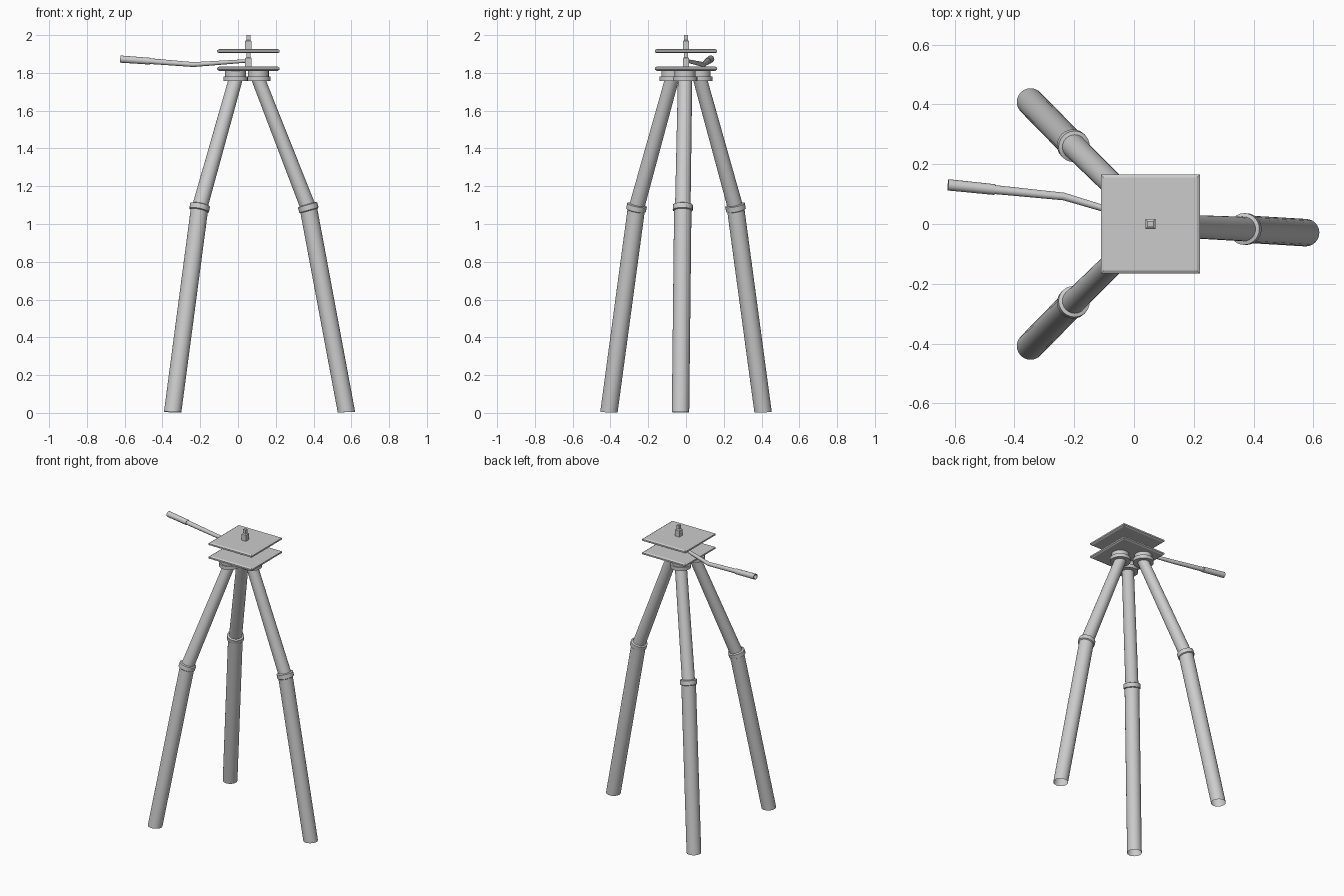
import bpy, bmesh
from mathutils import Vector

cube = bpy.data.objects.get("Cube")
if cube:
    bpy.data.objects.remove(cube, do_unlink=True)

grey = bpy.data.materials.new("plain_grey")
grey.use_nodes = True
color = (0.6, 0.6, 0.6, 1)
grey.diffuse_color = color
grey.node_tree.nodes["Principled BSDF"].inputs["Base Color"].default_value = color

CX = 0.055  # centre of the head in x


def finish(name, bm, smooth):
    bmesh.ops.recalc_face_normals(bm, faces=bm.faces)
    mesh = bpy.data.meshes.new(name)
    bm.to_mesh(mesh)
    bm.free()
    mesh.materials.append(grey)
    obj = bpy.data.objects.new(name, mesh)
    bpy.context.collection.objects.link(obj)
    if smooth:
        bpy.ops.object.select_all(action='DESELECT')
        obj.select_set(True)
        bpy.context.view_layer.objects.active = obj
        bpy.ops.object.shade_smooth_by_angle(angle=0.6)
    return obj


def loft(name, rings, sides=24, cap_start=False, cap_end=False, smooth=True):
    """Skin circles given as (centre, axis, radius)."""
    bm = bmesh.new()
    loops = []
    for centre, axis, radius in rings:
        turn = Vector((0, 0, 1)).rotation_difference(Vector(axis))
        ring = bmesh.ops.create_circle(bm, segments=sides, radius=radius)["verts"]
        for v in ring:
            v.co = turn @ v.co + Vector(centre)
        loops.append(ring)
    for a, b in zip(loops, loops[1:]):
        for i in range(sides):
            j = (i + 1) % sides
            bm.faces.new((a[i], a[j], b[j], b[i]))
    if cap_start:
        bm.faces.new(loops[0])
    if cap_end:
        bm.faces.new(loops[-1])
    return finish(name, bm, smooth)


def square_stack(name, levels):
    """Square sections given as (height, half width)."""
    bm = bmesh.new()
    loops = [[bm.verts.new((CX + sx * h, sy * h, z))
              for sx, sy in ((-1, -1), (1, -1), (1, 1), (-1, 1))] for z, h in levels]
    for a, b in zip(loops, loops[1:]):
        for i in range(4):
            j = (i + 1) % 4
            bm.faces.new((a[i], a[j], b[j], b[i]))
    bm.faces.new(loops[0])
    bm.faces.new(loops[-1])
    return finish(name, bm, False)


# Legs: hip collar, upper tube, knee collar and open lower tube
def leg(side, hip, knee, foot):
    hip, knee, foot = Vector(hip), Vector(knee), Vector(foot)
    up, low = (hip - knee).normalized(), (knee - foot).normalized()
    z = Vector((0, 0, 1))
    loft(side + "_upper_leg", [(knee, up, 0.041), (hip, z, 0.038)])
    foot_axis = (low + 3 * z).normalized()
    loft(side + "_lower_leg", [(foot, foot_axis, 0.046), (knee, low, 0.046)])
    bend = (up + low).normalized()
    loft(side + "_knee_collar",
         [(knee + bend * t, bend, r) for t, r in
          ((-0.018, 0.046), (-0.014, 0.053), (0.014, 0.053), (0.018, 0.041))])
    top = hip.copy()
    top.z = 0
    loft(side + "_hip_collar",
         [(top + z * h, z, r) for h, r in
          ((1.758, 0.036), (1.758, 0.065), (1.782, 0.065), (1.782, 0.055), (1.815, 0.055))],
         cap_end=True)


leg("left", (0.108, -0.005, 1.765), (0.372, -0.017, 1.087), (0.574, -0.029, 0.004))
for name, s in (("front_right", -1), ("back_right", 1)):
    leg(name, (-0.013, s * 0.075, 1.765), (-0.203, s * 0.262, 1.087), (-0.346, s * 0.408, 0.004))

# Two square plates with chamfered rims
for name, z in (("lower_plate", 1.822), ("upper_plate", 1.915)):
    square_stack(name, [(z - 0.011, 0.155), (z - 0.005, 0.165),
                        (z + 0.005, 0.165), (z + 0.011, 0.155)])

# Square stepped post and mounting stud
square_stack("centre_post", [(1.83, 0.017), (1.878, 0.017), (1.882, 0.01), (1.91, 0.01)])
square_stack("mounting_stud", [(1.92, 0.017), (1.968, 0.017), (1.974, 0.01), (2.0, 0.01)])

# Bent pan handle with an open-ended grip
start, elbow = Vector((CX, 0.005, 1.864)), Vector((-0.235, 0.092, 1.844))
joint, end = Vector((-0.465, 0.115, 1.862)), Vector((-0.622, 0.131, 1.873))
a, b = (elbow - start).normalized(), (end - elbow).normalized()
loft("handle_rod", [(start, a, 0.009), (elbow, (a + b).normalized(), 0.013),
                    (joint, b, 0.015)], sides=16, cap_start=True)
loft("handle_grip", [(joint, b, 0.014), (joint, b, 0.018), (end, b, 0.019),
                     (end, b, 0.014), (end - b * 0.05, b, 0.014)], sides=16, cap_end=True)
